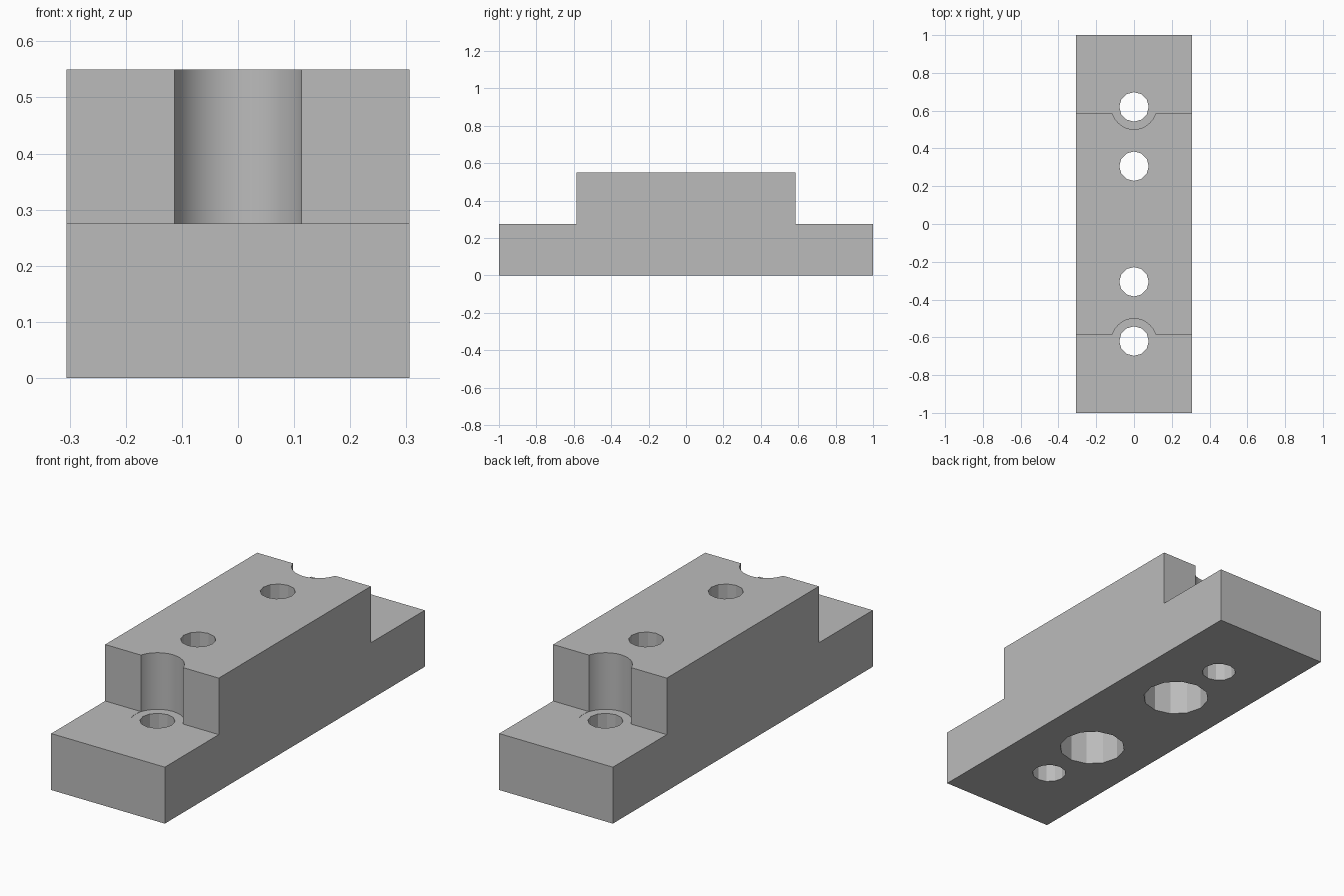
import bpy
import bmesh
import math

if "Cube" in bpy.data.objects:
    bpy.data.objects.remove(bpy.data.objects["Cube"], do_unlink=True)

HALF_W, STEP_Y, MID, TOP = 0.306, 0.585, 0.275, 0.55

grey = bpy.data.materials.new("plain grey")
grey.use_nodes = True
colour = (0.5, 0.5, 0.5, 1)
grey.diffuse_color = colour
grey.node_tree.nodes["Principled BSDF"].inputs["Base Color"].default_value = colour


def add_object(name, bm):
    bmesh.ops.recalc_face_normals(bm, faces=bm.faces)
    mesh = bpy.data.meshes.new(name)
    bm.to_mesh(mesh)
    bm.free()
    mesh.materials.append(grey)
    obj = bpy.data.objects.new(name, mesh)
    bpy.context.collection.objects.link(obj)
    return obj


def cut_cylinder(target, y, radius, z0, z1, sides):
    """Cut an upright cylinder out of the target."""
    bm = bmesh.new()
    bmesh.ops.create_cone(bm, cap_ends=True, segments=sides,
                          radius1=radius, radius2=radius, depth=z1 - z0)
    bmesh.ops.translate(bm, verts=bm.verts, vec=(0, y, (z0 + z1) / 2))
    cutter = add_object("hole_cutter", bm)
    cutter.hide_render = True
    mod = target.modifiers.new("hole", "BOOLEAN")
    mod.operation = "DIFFERENCE"
    mod.solver = "EXACT"
    mod.object = cutter
    bpy.ops.object.modifier_apply(modifier=mod.name)
    bpy.data.objects.remove(cutter, do_unlink=True)


# Stepped block: side profile extruded across the width
bm = bmesh.new()
half = [(1, 0), (1, MID), (STEP_Y, MID), (STEP_Y, TOP)]
profile = half + [(-y, z) for y, z in reversed(half)]
face = bm.faces.new([bm.verts.new((-HALF_W, y, z)) for y, z in profile])
side = bmesh.ops.extrude_face_region(bm, geom=[face])["geom"]
bmesh.ops.translate(bm, vec=(2 * HALF_W, 0, 0),
                    verts=[v for v in side if isinstance(v, bmesh.types.BMVert)])
block = add_object("mounting_block", bm)
bpy.context.view_layer.objects.active = block
block.select_set(True)

for s in (-1, 1):
    # Screw-head clearance scooped from the step, with its screw hole
    cut_cylinder(block, s * 0.62, 0.119, MID - 0.001, TOP + 0.1, 32)
    cut_cylinder(block, s * 0.62, 0.078, -0.1, TOP + 0.1, 12)
    # Central through hole with a wide counterbore underneath
    cut_cylinder(block, s * 0.306, 0.078, -0.1, TOP + 0.1, 12)
    cut_cylinder(block, s * 0.306, 0.152, -0.1, MID, 12)

# Smooth scoops, flat faces everywhere else
bpy.ops.object.shade_smooth_by_angle(angle=math.radians(20))
